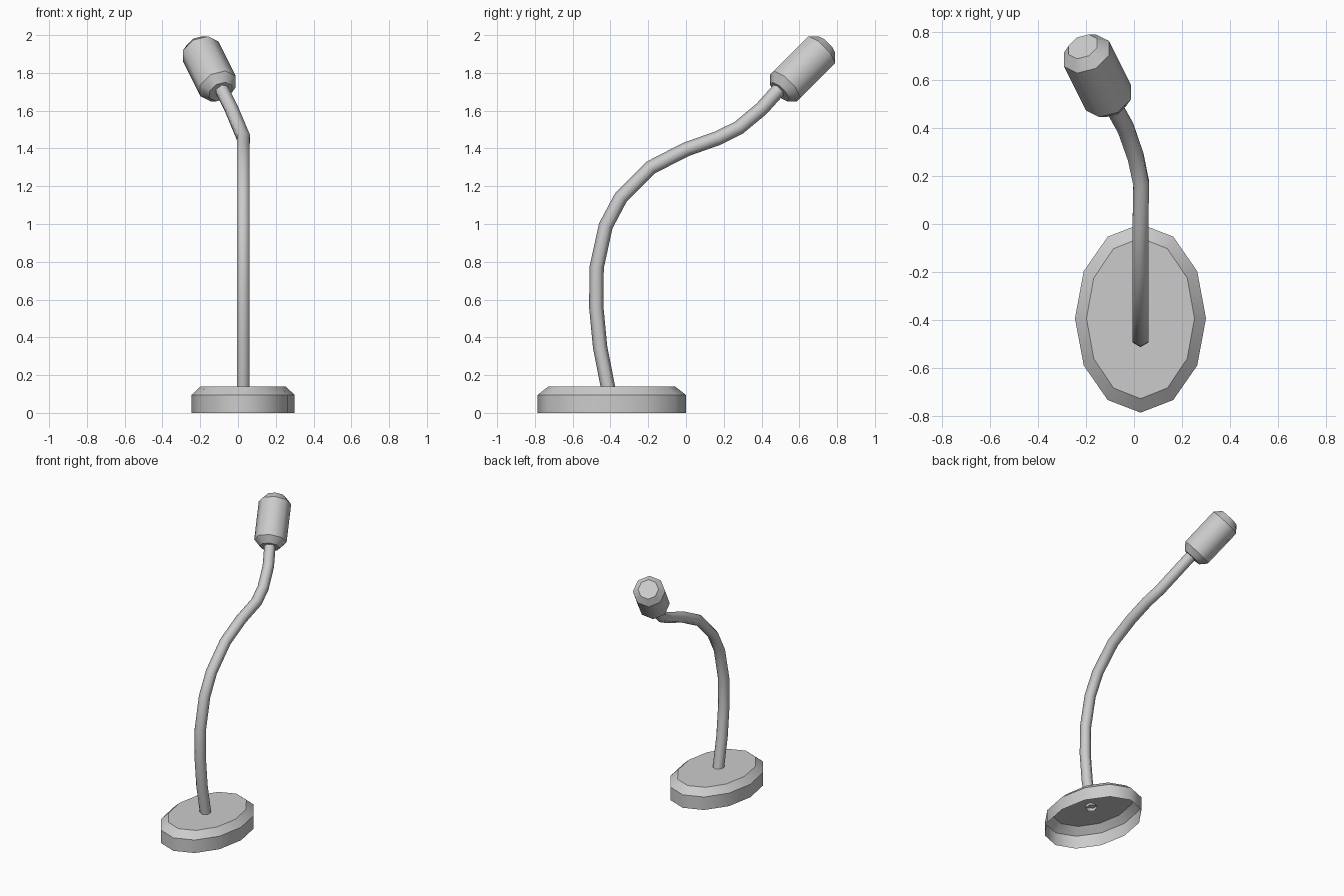
import bpy, bmesh
from math import sin, cos, pi
from mathutils import Vector

cube = bpy.data.objects.get("Cube")
if cube:
    bpy.data.objects.remove(cube)

grey = bpy.data.materials.new("plain grey")
grey.use_nodes = True
grey.diffuse_color = (0.6, 0.6, 0.6, 1)
grey.node_tree.nodes["Principled BSDF"].inputs["Base Color"].default_value = (0.6, 0.6, 0.6, 1)


def loft(name, path, radii, sides, phase=0.0, cap_start=False, cap_end=False, sharp=True):
    """Skin polygon rings along a path; radii are (across, along) pairs."""
    bm = bmesh.new()
    path = [Vector(p) for p in path]
    rings = []
    for i, p in enumerate(path):
        before = (p - path[i - 1]).normalized() if i else Vector()
        after = (path[i + 1] - p).normalized() if i + 1 < len(path) else Vector()
        t = (before + after).normalized()
        u = (Vector((1, 0, 0)) - t * t.x).normalized()
        v = t.cross(u)
        ru, rv = radii[i]
        angles = [2 * pi * (k + phase) / sides for k in range(sides)]
        rings.append([bm.verts.new(p + u * ru * cos(a) + v * rv * sin(a)) for a in angles])
    for a, b in zip(rings, rings[1:]):
        for k in range(sides):
            n = (k + 1) % sides
            bm.faces.new((a[k], a[n], b[n], b[k])).smooth = True
    if cap_start:
        bm.faces.new(rings[0][::-1])
    if cap_end:
        bm.faces.new(rings[-1])
    # Crisp edges around every ring of a hard-edged part
    if sharp:
        for ring in rings:
            for k in range(sides):
                bm.edges.get((ring[k - 1], ring[k])).smooth = False
    mesh = bpy.data.meshes.new(name)
    bm.to_mesh(mesh)
    bm.free()
    mesh.materials.append(grey)
    obj = bpy.data.objects.new(name, mesh)
    bpy.context.collection.objects.link(obj)
    return obj


# Oval foot: hollow shell, open underneath, with a bevelled top
foot_x, foot_y = 0.027, -0.393
loft("base", [(foot_x, foot_y, z) for z in (0, 0.095, 0.14)],
     [(0.273, 0.393), (0.273, 0.393), (0.225, 0.335)], 12, cap_end=True)

# Flexible neck: six-sided tube along a sweeping S
neck_path = [
    (0.027, -0.41, 0.12), (0.027, -0.455, 0.35), (0.027, -0.475, 0.56),
    (0.027, -0.473, 0.77), (0.027, -0.425, 0.99), (0.027, -0.345, 1.14),
    (0.027, -0.185, 1.30), (0.027, 0, 1.395), (0.03, 0.17, 1.455),
    (0.007, 0.28, 1.51), (-0.035, 0.40, 1.61), (-0.085, 0.49, 1.71),
]
loft("neck", neck_path, [(0.038, 0.038)] * len(neck_path), 6, phase=0.5, sharp=False)

# Head: eight-sided cylinder with bevelled ends, tilted along the neck's end
axis = Vector((-1, 2, 2)).normalized()
low = Vector((-0.106, 0.526, 1.73))
loft("head", [low + axis * d for d in (-0.045, 0, 0.275, 0.32)],
     [(r, r) for r in (0.068, 0.108, 0.108, 0.068)], 8, phase=0.5,
     cap_start=True, cap_end=True)
